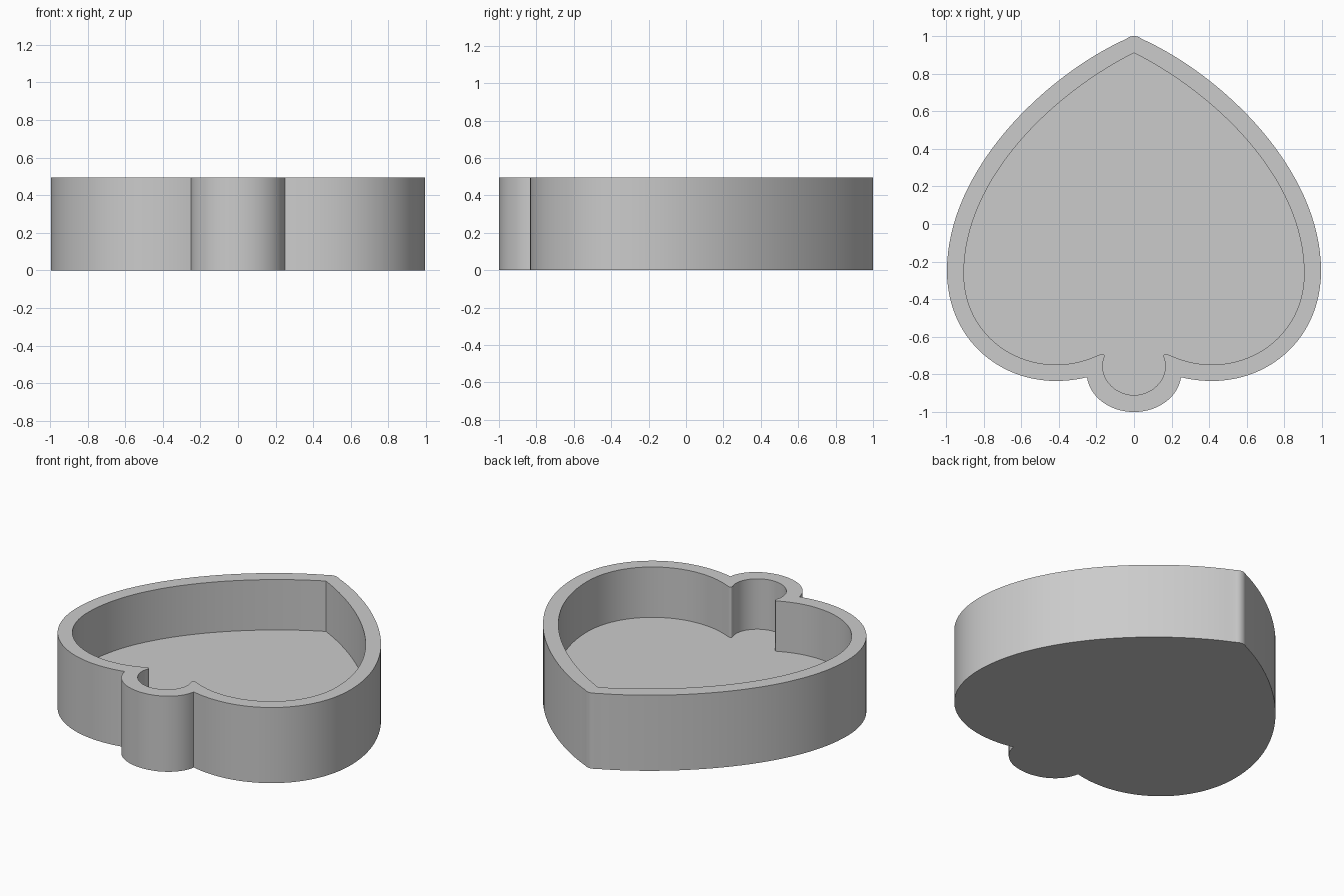
import bpy
import bmesh
import math
from mathutils import Vector
from mathutils.geometry import interpolate_bezier

cube = bpy.data.objects.get("Cube")
if cube:
    bpy.data.objects.remove(cube, do_unlink=True)

HEIGHT = 0.495
FLOOR = 0.165

# Half outlines: start point, then (handle, handle, end, steps) per curve
OUTER_START = (0, 1)
OUTER = [
    ((0.02, 1), (0.03, 0.992), (0.045, 0.983), 6),
    ((0.47, 0.79), (0.995, 0.29), (0.995, -0.25), 32),
    ((0.995, -0.6), (0.73, -0.835), (0.415, -0.835), 24),
    ((0.36, -0.835), (0.3, -0.828), (0.25, -0.815), 6),
    ((0.235, -0.92), (0.13, -1), (0, -1), 14),
]
INNER_START = (0, 0.91)
INNER = [
    ((0.42, 0.7), (0.905, 0.25), (0.905, -0.265), 32),
    ((0.905, -0.55), (0.68, -0.748), (0.415, -0.748), 24),
    ((0.32, -0.748), (0.25, -0.725), (0.175, -0.692), 8),
    ((0.165, -0.688), (0.153, -0.695), (0.158, -0.71), 6),
    ((0.163, -0.725), (0.167, -0.74), (0.167, -0.755), 4),
    ((0.167, -0.84), (0.09, -0.91), (0, -0.91), 14),
]


def outline(start, curves):
    """Sample the right half and mirror it into a closed loop."""
    half = [Vector(start)]
    for h1, h2, end, steps in curves:
        pts = interpolate_bezier(half[-1].to_2d(), Vector(h1), Vector(h2), Vector(end), steps + 1)
        half += [p.to_2d() for p in pts[1:]]
    return half + [Vector((-p.x, p.y)) for p in reversed(half[1:-1])]


def ring(bm, pts, z):
    return [bm.verts.new((p.x, p.y, z)) for p in pts]


def wall(bm, low, high):
    n = len(low)
    for i in range(n):
        j = (i + 1) % n
        bm.faces.new((low[i], low[j], high[j], high[i]))


# Tray: outer wall, base, recessed floor and flat rim
bm = bmesh.new()
outer = outline(OUTER_START, OUTER)
inner = outline(INNER_START, INNER)
base, outer_top = ring(bm, outer, 0), ring(bm, outer, HEIGHT)
floor, inner_top = ring(bm, inner, FLOOR), ring(bm, inner, HEIGHT)
wall(bm, base, outer_top)
wall(bm, floor, inner_top)
bm.faces.new(base)
bm.faces.new(floor)
rim = [bm.edges.get((loop[i - 1], loop[i])) for loop in (outer_top, inner_top) for i in range(len(loop))]
bmesh.ops.triangle_fill(bm, edges=rim, use_beauty=True, normal=(0, 0, 1))
bmesh.ops.recalc_face_normals(bm, faces=bm.faces[:])

mesh = bpy.data.meshes.new("spade_tray")
bm.to_mesh(mesh)
bm.free()
tray = bpy.data.objects.new("spade_tray", mesh)
bpy.context.collection.objects.link(tray)

# Plain grey finish
grey = bpy.data.materials.new("light_grey")
grey.use_nodes = True
colour = (0.6, 0.6, 0.6, 1)
grey.diffuse_color = colour
grey.node_tree.nodes["Principled BSDF"].inputs["Base Color"].default_value = colour
mesh.materials.append(grey)

bpy.ops.object.select_all(action="DESELECT")
tray.select_set(True)
bpy.context.view_layer.objects.active = tray
bpy.ops.object.shade_smooth_by_angle(angle=math.radians(30))
